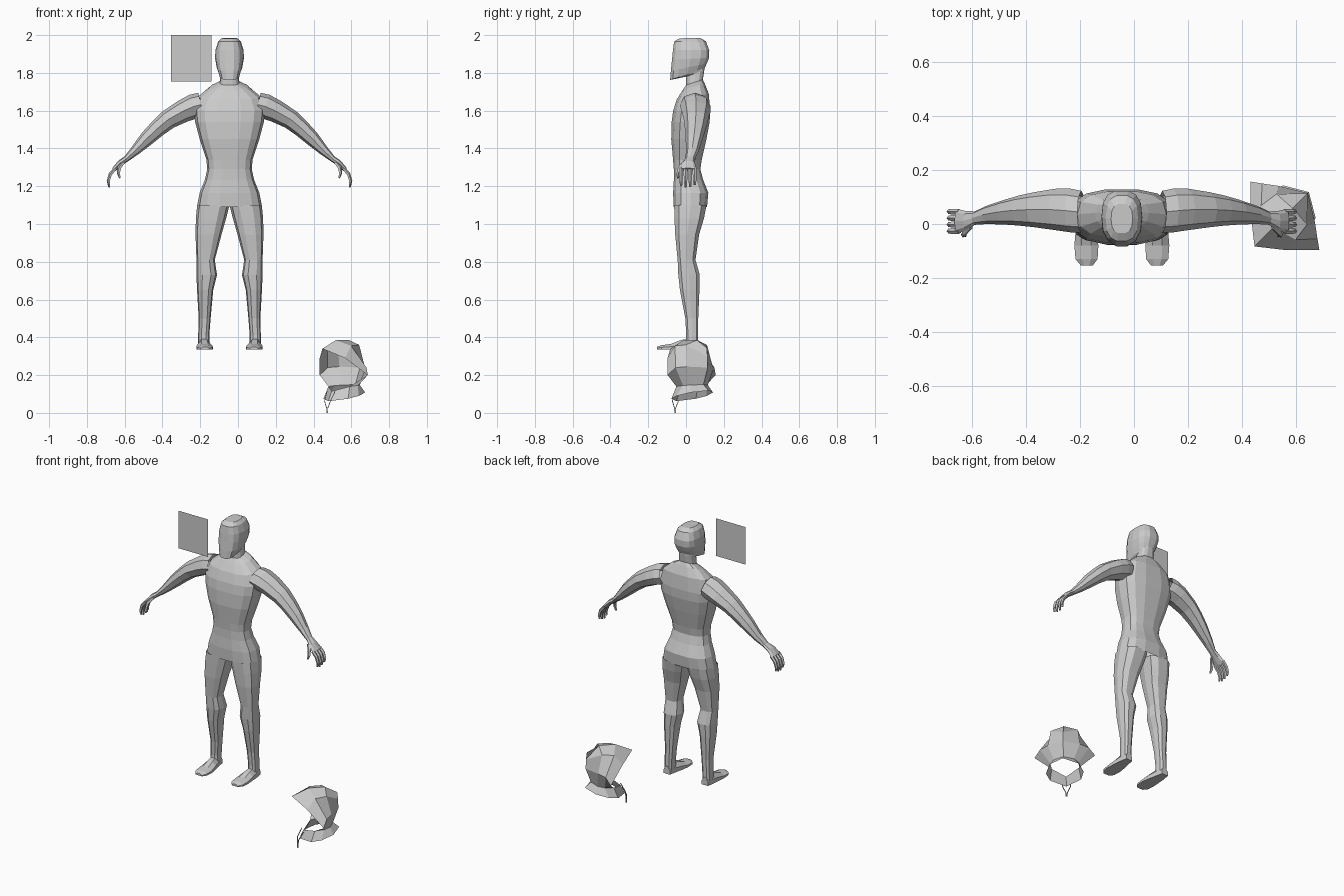
import bpy, bmesh, math
from mathutils import Vector

CX = -0.045  # body centre line

grey = bpy.data.materials.new("light_grey")
grey.diffuse_color = (0.6, 0.6, 0.6, 1)


def finish(name, bm, mirror=False, loc=(CX, 0, 0), angle=0, axis=0):
    bmesh.ops.recalc_face_normals(bm, faces=bm.faces)
    me = bpy.data.meshes.new(name)
    bm.to_mesh(me)
    bm.free()
    me.materials.append(grey)
    ob = bpy.data.objects.new(name, me)
    ob.location = loc
    ob.rotation_euler[2] = angle
    bpy.context.collection.objects.link(ob)
    if mirror:
        m = ob.modifiers.new("mirror", 'MIRROR')
        m.use_axis = (axis == 0, axis == 1, False)
    return ob


def add_loft(bm, rings, start=True, end=True):
    vs = [[bm.verts.new(p) for p in r] for r in rings]
    n = len(vs[0])
    for a, b in zip(vs, vs[1:]):
        for i in range(n):
            j = (i + 1) % n
            bm.faces.new((a[i], a[j], b[j], b[i]))
    if start:
        bm.faces.new(vs[0][::-1])
    if end:
        bm.faces.new(vs[-1])


def spow(v, p):
    return math.copysign(abs(v) ** p, v)


def flat_ring(zf, zb, yf, yb, x0, x1, n, p=0.75):
    """Rounded ring around the vertical, tilted from zf (front) to zb (back)."""
    pts = []
    for i in range(n):
        t = 2 * math.pi * i / n
        c, s = spow(math.cos(t), p), spow(math.sin(t), p)
        pts.append(((x0 + x1) / 2 + (x1 - x0) / 2 * c,
                    (yf + yb) / 2 + (yb - yf) / 2 * s,
                    (zf + zb) / 2 + (zb - zf) / 2 * s))
    return pts


def tube_rings(path, n):
    """Path of (x, y, z, in-plane radius, depth radius), bending in x-z."""
    rings = []
    for k, (x, y, z, a, b) in enumerate(path):
        p, q = path[max(k - 1, 0)], path[min(k + 1, len(path) - 1)]
        t = Vector((q[0] - p[0], 0, q[2] - p[2])).normalized()
        rings.append([(x - t.z * a * math.cos(w), y + b * math.sin(w), z + t.x * a * math.cos(w))
                      for w in (2 * math.pi * i / n for i in range(n))])
    return rings


# Head, neck and torso: front z, back z, front y, back y, half width
trunk = [
    (1.983, 1.985, -0.035, 0.075, 0.040),
    (1.965, 1.968, -0.065, 0.107, 0.060),
    (1.92, 1.92, -0.071, 0.125, 0.075),
    (1.87, 1.88, -0.076, 0.124, 0.076),
    (1.81, 1.85, -0.082, 0.112, 0.068),
    (1.762, 1.825, -0.086, 0.100, 0.055),
    (1.780, 1.815, 0.000, 0.098, 0.048),
    (1.735, 1.765, 0.000, 0.090, 0.052),
    (1.710, 1.745, -0.018, 0.100, 0.100),
    (1.66, 1.69, -0.050, 0.122, 0.165),
    (1.60, 1.60, -0.070, 0.130, 0.188),
    (1.54, 1.54, -0.078, 0.127, 0.182),
    (1.45, 1.45, -0.080, 0.110, 0.158),
    (1.34, 1.34, -0.070, 0.085, 0.122),
    (1.29, 1.29, -0.066, 0.077, 0.118),
    (1.235, 1.235, -0.066, 0.092, 0.130),
    (1.165, 1.165, -0.070, 0.120, 0.158),
    (1.09, 1.09, -0.067, 0.113, 0.173),
]
bm = bmesh.new()
add_loft(bm, [flat_ring(zf, zb, yf, yb, -w, w, 14) for zf, zb, yf, yb, w in trunk], True, False)
finish("head_and_torso", bm)

# Legs: z, front y, back y, inner x, outer x
leg = [
    (1.10, -0.066, 0.112, 0.000, 0.171),
    (1.03, -0.064, 0.098, 0.018, 0.178),
    (0.945, -0.060, 0.072, 0.042, 0.180),
    (0.81, -0.046, 0.052, 0.078, 0.175),
    (0.73, -0.043, 0.075, 0.066, 0.175),
    (0.65, -0.034, 0.073, 0.086, 0.172),
    (0.50, -0.005, 0.066, 0.100, 0.163),
    (0.41, 0.000, 0.066, 0.107, 0.166),
    (0.36, -0.004, 0.066, 0.107, 0.166),
]
bm = bmesh.new()
add_loft(bm, [flat_ring(z, z, yf, yb, a, b, 10) for z, yf, yb, a, b in leg], False, False)
finish("legs", bm, True)

# Feet: y, top z, inner x, outer x
foot = [(0.067, 0.385, 0.115, 0.160), (0.02, 0.395, 0.106, 0.168), (-0.03, 0.385, 0.095, 0.172),
        (-0.08, 0.365, 0.087, 0.176), (-0.13, 0.358, 0.090, 0.172), (-0.154, 0.350, 0.108, 0.152)]
bm = bmesh.new()
add_loft(bm, [[(a, y, 0.336), (b, y, 0.336), (b, y, 0.336 + (t - 0.336) * 0.5),
               (b * 0.7 + a * 0.3, y, t), (a * 0.7 + b * 0.3, y, t), (a, y, 0.336 + (t - 0.336) * 0.5)]
              for y, t, a, b in foot])
finish("feet", bm, True)

# Arms and palms
arm = [
    (0.150, 0.045, 1.632, 0.064, 0.078),
    (0.190, 0.050, 1.622, 0.066, 0.081),
    (0.245, 0.054, 1.598, 0.060, 0.077),
    (0.325, 0.053, 1.553, 0.052, 0.065),
    (0.380, 0.050, 1.507, 0.046, 0.056),
    (0.435, 0.044, 1.455, 0.040, 0.046),
    (0.500, 0.034, 1.388, 0.026, 0.034),
    (0.545, 0.022, 1.346, 0.016, 0.025),
    (0.578, 0.012, 1.323, 0.016, 0.036),
    (0.612, 0.010, 1.288, 0.012, 0.046),
]
bm = bmesh.new()
add_loft(bm, tube_rings(arm, 8), False, True)
finish("arms", bm, True)

# Four curled fingers and a thumb on each hand
bm = bmesh.new()
for k in range(4):
    y = -0.026 + 0.024 * k
    d = 0.010 * abs(k - 1.3)
    add_loft(bm, tube_rings([(0.603, y, 1.295, 0.010, 0.011), (0.630, y, 1.264, 0.010, 0.011),
                             (0.641, y, 1.228, 0.009, 0.009), (0.636, y, 1.190 + d, 0.005, 0.006)], 5))
add_loft(bm, tube_rings([(0.560, -0.008, 1.328, 0.010, 0.012), (0.582, -0.030, 1.300, 0.011, 0.012),
                         (0.588, -0.040, 1.270, 0.009, 0.010), (0.580, -0.043, 1.243, 0.005, 0.006)], 5))
finish("fingers", bm, True)

# Hood: half rows from the front opening to the back, local x = forward, y = sideways
hood = [
    [(0.160, 0, 0.340), (0.060, 0, 0.385), (-0.040, 0, 0.385), (-0.113, 0, 0.345)],
    [(0.085, 0.095, 0.290), (0.035, 0.090, 0.355), (-0.035, 0.080, 0.360), (-0.118, 0, 0.300)],
    [(0.000, 0.180, 0.200), (-0.025, 0.145, 0.240), (-0.062, 0.095, 0.245), (-0.120, 0, 0.240)],
    [(0.035, 0.080, 0.140), (-0.020, 0.085, 0.145), (-0.060, 0.060, 0.148), (-0.088, 0, 0.150)],
    [(0.060, 0.092, 0.075), (0.000, 0.112, 0.090), (-0.075, 0.085, 0.108), (-0.125, 0, 0.118)],
]
HOOD_AT, HOOD_TURN = (0.56, 0.03, 0), math.radians(225)
bm = bmesh.new()
g = [[bm.verts.new(p) for p in row] for row in hood]
for a, b in zip(g, g[1:]):
    for i in range(3):
        bm.faces.new((a[i], a[i + 1], b[i + 1], b[i]))
throat, hem = bm.verts.new((0.090, 0, 0.115)), bm.verts.new((0.115, 0, 0.062))
bm.faces.new((throat, g[3][0], g[4][0], hem))
finish("hood", bm, True, HOOD_AT, HOOD_TURN, 1)

# Drawstring hanging from the collar
bm = bmesh.new()
cord = [(0.095, 0.030, 0.115), (0.122, 0.022, 0.062), (0.124, 0.004, 0.025), (0.124, 0.003, 0.0)]
add_loft(bm, [[(x + 0.003 * math.cos(w), y + 0.003 * math.sin(w), z)
               for w in (i * math.pi / 2 for i in range(4))] for x, y, z in cord])
finish("drawstring", bm, True, HOOD_AT, HOOD_TURN, 1)

# Upright flat card beside the head
bm = bmesh.new()
bm.faces.new([bm.verts.new(p) for p in ((-0.355, -0.108, 1.755), (-0.14, -0.108, 1.755),
                                        (-0.14, -0.108, 2.0), (-0.355, -0.108, 2.0))])
finish("flat_card", bm, False, (0, 0, 0))
